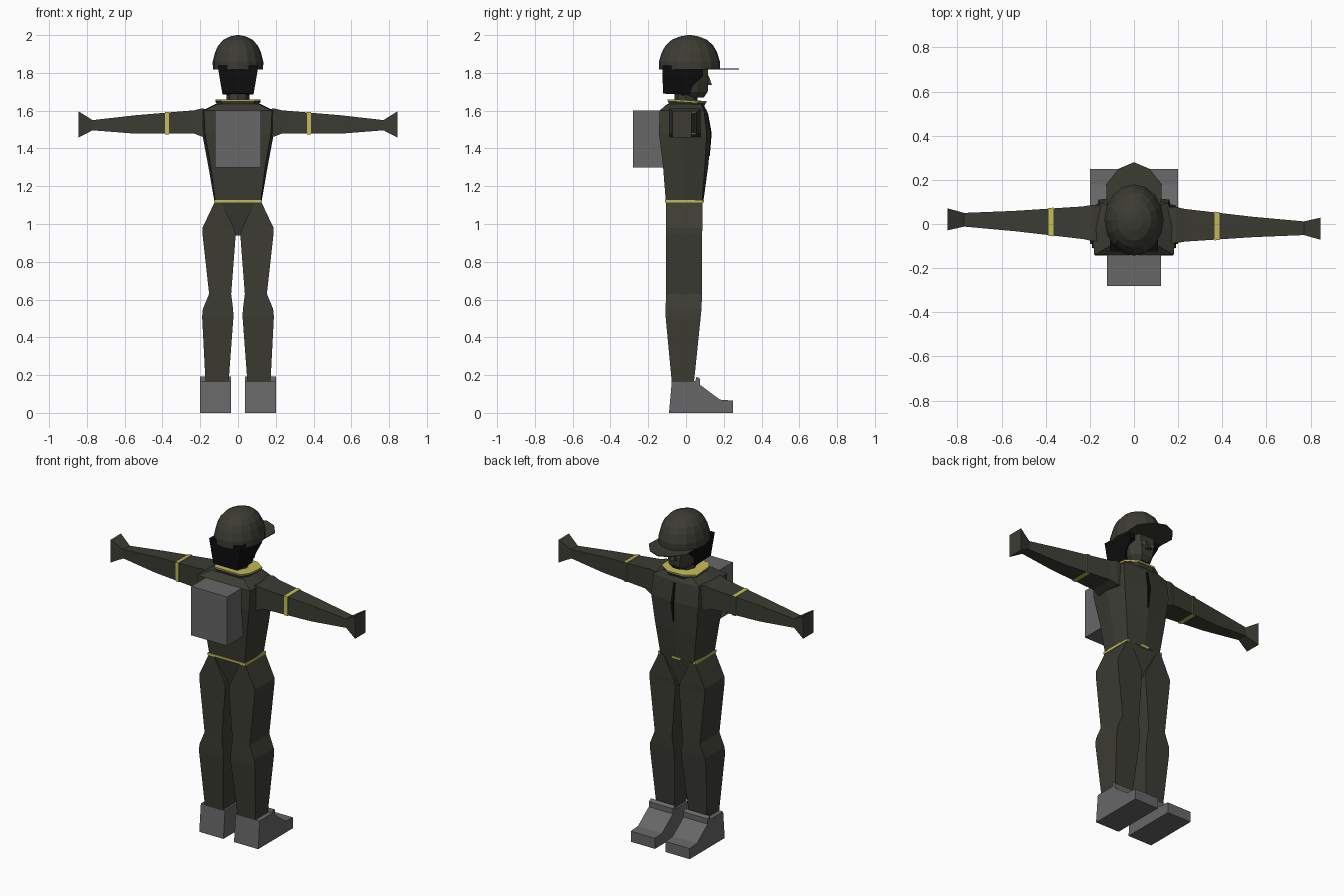
import bpy, bmesh, math
from mathutils import Vector


def material(name, rgb):
    m = bpy.data.materials.new(name)
    m.diffuse_color = (*rgb, 1)
    return m


OLIVE = material("dark olive cloth", (0.045, 0.045, 0.034))
GREY = material("mid grey", (0.135, 0.135, 0.135))
YELLOW = material("reflective yellow", (0.56, 0.50, 0.10))
BLACK = material("black", (0.004, 0.004, 0.004))


def loft(name, rings, mat, caps=True):
    """Skin a list of equally sized rings of 3D points."""
    bm = bmesh.new()
    loops = [[bm.verts.new(p) for p in ring] for ring in rings]
    n = len(loops[0])
    for a, b in zip(loops, loops[1:]):
        for i in range(n):
            j = (i + 1) % n
            bm.faces.new((a[i], a[j], b[j], b[i]))
    if caps:
        bm.faces.new(loops[0][::-1])
        bm.faces.new(loops[-1])
    bmesh.ops.recalc_face_normals(bm, faces=bm.faces)
    me = bpy.data.meshes.new(name)
    bm.to_mesh(me)
    bm.free()
    me.materials.append(mat)
    ob = bpy.data.objects.new(name, me)
    bpy.context.collection.objects.link(ob)
    return ob


def rect(x0, x1, y0, y1, z):
    return [(x0, y0, z), (x1, y0, z), (x1, y1, z), (x0, y1, z)]


def box(name, x0, x1, y0, y1, z0, z1, mat):
    return loft(name, [rect(x0, x1, y0, y1, z0), rect(x0, x1, y0, y1, z1)], mat)


def mirror(ob):
    ob.modifiers.new("mirror", 'MIRROR')
    return ob


# Jacket: flat back, ridged chest
def torso_ring(z, wb, wm, wf, yb, yf, yc):
    ym = (yb + yf) / 2
    return [(-wb, yb, z), (wb, yb, z), (wm, ym, z), (wf, yf, z),
            (0, yc, z), (-wf, yf, z), (-wm, ym, z)]


loft("jacket", [
    torso_ring(1.12, 0.12, 0.125, 0.115, -0.107, 0.085, 0.092),
    torso_ring(1.31, 0.145, 0.158, 0.14, -0.122, 0.10, 0.118),
    torso_ring(1.48, 0.175, 0.19, 0.16, -0.143, 0.11, 0.132),
    torso_ring(1.60, 0.18, 0.19, 0.155, -0.14, 0.095, 0.11),
    torso_ring(1.635, 0.11, 0.12, 0.10, -0.10, 0.08, 0.09)], OLIVE)

# Dark opening down the upper chest
loft("jacket_opening", [
    [(-0.004, 0.116, 1.36), (0.004, 0.116, 1.36), (0.004, 0.126, 1.36), (-0.004, 0.126, 1.36)],
    [(-0.014, 0.118, 1.48), (0.014, 0.118, 1.48), (0.010, 0.136, 1.48), (-0.010, 0.136, 1.48)],
    [(-0.007, 0.100, 1.59), (0.007, 0.100, 1.59), (0.005, 0.116, 1.59), (-0.005, 0.116, 1.59)]], BLACK)

# Belt line: yellow at the back, sides and front centre
for nm, x0, x1, y0, y1 in (("belt_back", -0.126, 0.126, -0.112, -0.10),
                           ("belt_left", -0.128, -0.115, -0.112, 0.09),
                           ("belt_right", 0.115, 0.128, -0.112, 0.09),
                           ("belt_front", -0.03, 0.03, 0.085, 0.096)):
    box(nm, x0, x1, y0, y1, 1.114, 1.128, YELLOW)

# Pelvis wedge between the legs
loft("pelvis", [rect(-0.03, 0.03, -0.07, 0.06, 0.94),
                rect(-0.12, 0.12, -0.107, 0.087, 1.12)], OLIVE)

# Trouser legs
mirror(loft("trouser_leg", [
    rect(0.05, 0.172, -0.075, 0.042, 0.16),
    rect(0.024, 0.19, -0.108, 0.078, 0.51),
    rect(0.026, 0.186, -0.108, 0.082, 0.55),
    rect(0.036, 0.153, -0.106, 0.085, 0.63),
    rect(0.012, 0.188, -0.106, 0.085, 0.945),
    rect(0.022, 0.188, -0.106, 0.087, 0.98),
    rect(0.09, 0.124, -0.106, 0.088, 1.115)], OLIVE))

# Boots: side profile extruded across the foot
boot = [(-0.09, 0), (0.25, 0), (0.25, 0.065), (0.18, 0.07), (0.075, 0.148),
        (0.075, 0.18), (0.055, 0.192), (0.05, 0.168), (-0.075, 0.168)]
mirror(loft("boot", [[(x, y, z) for y, z in boot] for x in (0.036, 0.20)], GREY))

# Backpack
box("backpack", -0.122, 0.122, -0.28, -0.11, 1.30, 1.60, GREY)


# Sleeves, hands and arm bands; each side is a half turn of the other
def arm_ring(x, z0, z1, half, grow=0.0):
    y = -0.025 * x
    return [(x, y - half - grow, z0 - grow), (x, y + half + grow, z0 - grow),
            (x, y + half + grow, z1 + grow), (x, y - half - grow, z1 + grow)]


for side, turn in (("right", 0), ("left", math.pi)):
    sleeve = loft(side + "_sleeve", [
        arm_ring(0.15, 1.46, 1.605, 0.08),
        arm_ring(0.19, 1.462, 1.612, 0.082),
        arm_ring(0.23, 1.478, 1.602, 0.074),
        arm_ring(0.54, 1.478, 1.576, 0.046),
        arm_ring(0.77, 1.496, 1.55, 0.031),
        arm_ring(0.845, 1.457, 1.597, 0.05)], OLIVE)
    band = loft(side + "_arm_band", [
        arm_ring(0.365, 1.478, 1.591, 0.062, 0.003),
        arm_ring(0.387, 1.478, 1.589, 0.060, 0.003)], YELLOW)
    # the chest-facing side of each band is cloth coloured
    band.data.materials.append(OLIVE)
    front = 1 if turn == 0 else -1
    for f in band.data.polygons:
        if f.normal.y * front > 0.7:
            f.material_index = 1
    sleeve.rotation_euler.z = band.rotation_euler.z = turn


# Flared collar with yellow rim
def collar_ring(w, yb, yf, z, drop=0.0):
    return [(-w * 0.75, yb, z), (w * 0.75, yb, z), (w, yb * 0.5, z), (w, yf * 0.6, z - drop),
            (w * 0.45, yf, z - drop), (-w * 0.45, yf, z - drop), (-w, yf * 0.6, z - drop), (-w, yb * 0.5, z)]


loft("collar", [collar_ring(0.10, -0.085, 0.09, 1.61),
                collar_ring(0.116, -0.095, 0.105, 1.65, 0.008)], OLIVE)
loft("collar_rim", [collar_ring(0.118, -0.097, 0.107, 1.65, 0.008),
                    collar_ring(0.120, -0.099, 0.109, 1.659, 0.008)], YELLOW)

# Neck
loft("neck", [[(0.06 * math.cos(i * math.pi / 4), 0.06 * math.sin(i * math.pi / 4), z)
               for i in range(8)] for z in (1.62, 1.72)], OLIVE)


# Face, nose and eyes
def face_ring(z, w, yb, yf):
    return [(-w, yb, z), (w, yb, z), (w, yf * 0.5, z), (w * 0.5, yf, z),
            (-w * 0.5, yf, z), (-w, yf * 0.5, z)]


loft("face", [face_ring(1.67, 0.045, 0.0, 0.095), face_ring(1.70, 0.072, -0.05, 0.115),
              face_ring(1.76, 0.09, -0.05, 0.118), face_ring(1.83, 0.097, -0.05, 0.115)], OLIVE)
loft("nose", [rect(-0.016, 0.016, 0.10, 0.138, 1.735),
              rect(-0.008, 0.008, 0.10, 0.12, 1.785)], OLIVE)
mirror(box("eye", 0.022, 0.045, 0.11, 0.121, 1.757, 1.769, GREY))

# Hair: shell around the back and sides of the head
hair = [(-0.125, 1.84), (-0.122, 1.69), (0.02, 1.685), (0.035, 1.73), (0.09, 1.785), (0.09, 1.84)]
loft("hair", [[(s * (0.082 + (z - 1.685) * 0.17), y, z) for y, z in hair]
              for s in (-1, 1)], BLACK)

# Helmet dome from a stack of ellipses
SEG = 16
dome = [(1.818, 0.98), (1.86, 0.985), (1.91, 0.89), (1.945, 0.77),
        (1.975, 0.57), (1.993, 0.30), (2.0, 0.06)]
helmet = loft("helmet", [[(0.136 * r * math.cos(2 * math.pi * i / SEG),
                           0.018 + 0.164 * r * math.sin(2 * math.pi * i / SEG), z)
                          for i in range(SEG)] for z, r in dome], OLIVE)

# Helmet peak: thin flat sheet
peak = [(-0.12, 0.03), (0.12, 0.03), (0.126, 0.18), (0.07, 0.25), (0, 0.28), (-0.07, 0.25), (-0.126, 0.18)]
loft("helmet_peak", [[(x, y, z) for x, y in peak] for z in (1.818, 1.823)], OLIVE)
